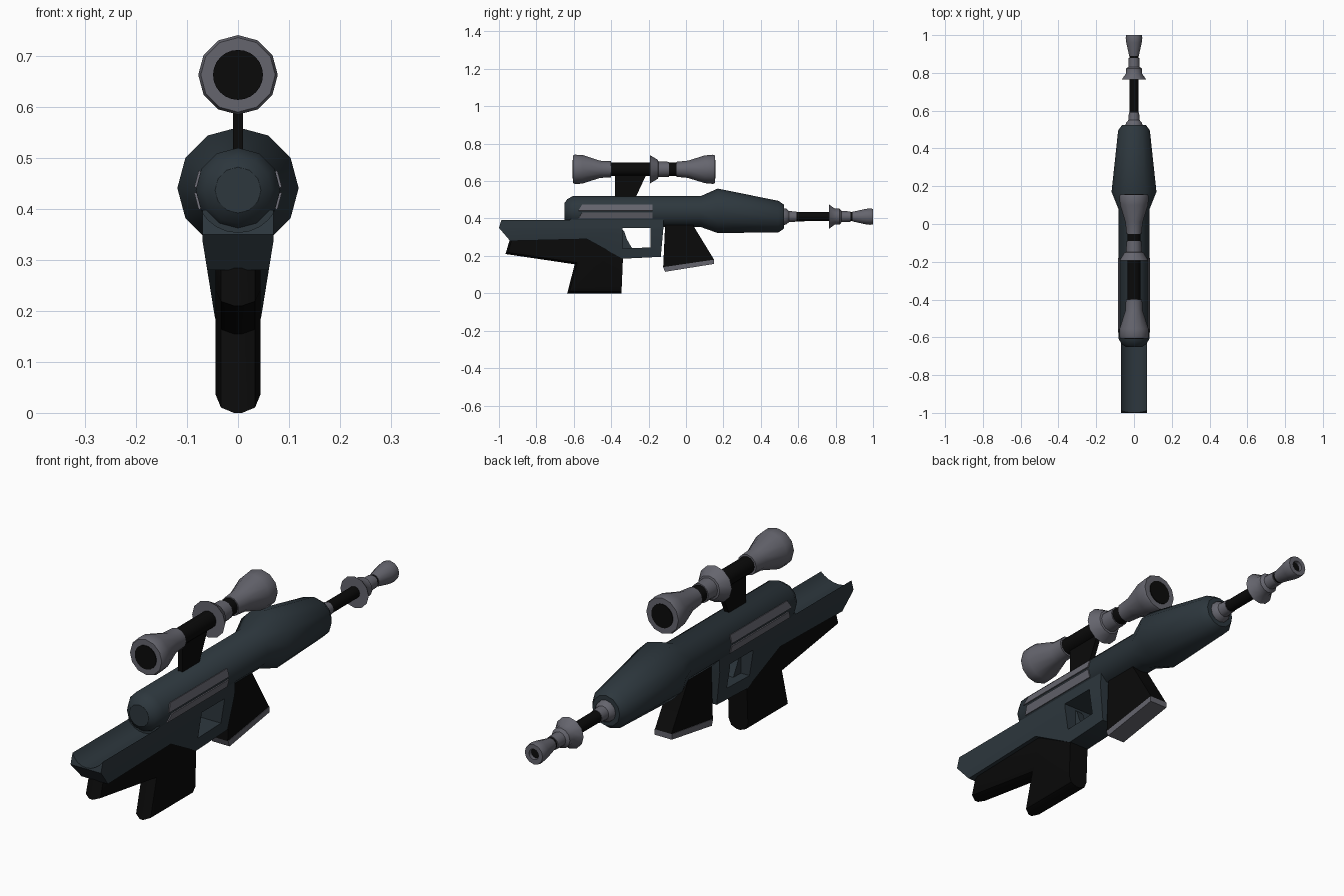
import bpy, bmesh, math
from mathutils import Matrix

cube = bpy.data.objects.get("Cube")
if cube:
    bpy.data.objects.remove(cube, do_unlink=True)


def colour(name, rgb):
    m = bpy.data.materials.new(name)
    m.use_nodes = True
    m.diffuse_color = (*rgb, 1)
    m.node_tree.nodes["Principled BSDF"].inputs["Base Color"].default_value = (*rgb, 1)
    return m


SLATE = colour("dark_slate", (0.026, 0.038, 0.047))
BLACK = colour("near_black", (0.003, 0.003, 0.003))
GREY = colour("steel_grey", (0.13, 0.13, 0.155))
parts = []


def finish(name, bm, mat):
    bmesh.ops.recalc_face_normals(bm, faces=bm.faces[:])
    me = bpy.data.meshes.new(name)
    bm.to_mesh(me)
    bm.free()
    me.materials.append(mat)
    ob = bpy.data.objects.new(name, me)
    bpy.context.collection.objects.link(ob)
    parts.append(ob)
    return ob


def turned(name, mat, z, rings, sides=12):
    """Round part along y; each ring is (y, radius) or (y, radius, centre height)."""
    bm = bmesh.new()
    loops = []
    for y, r, *c in rings:
        cz = c[0] if c else z
        angles = [math.tau * k / sides for k in range(sides)]
        loops.append([bm.verts.new((r * math.sin(a), y, cz + r * math.cos(a))) for a in angles])
    for a, b in zip(loops, loops[1:]):
        for k in range(sides):
            j = (k + 1) % sides
            bm.faces.new((a[k], a[j], b[j], b[k]))
    bm.faces.new(loops[0])
    bm.faces.new(loops[-1])
    return finish(name, bm, mat)


def slab(profile, half):
    """Side profile of (y, z) points extruded across x."""
    bm = bmesh.new()
    face = bm.faces.new([bm.verts.new((-half, y, z)) for y, z in profile])
    out = bmesh.ops.extrude_face_region(bm, geom=[face])
    new = [v for v in out["geom"] if isinstance(v, bmesh.types.BMVert)]
    bmesh.ops.translate(bm, verts=new, vec=(2 * half, 0, 0))
    bmesh.ops.recalc_face_normals(bm, faces=bm.faces[:])
    return bm


def cut(ob, cutter):
    mod = ob.modifiers.new("cut", "BOOLEAN")
    mod.operation, mod.object, mod.solver = "DIFFERENCE", cutter, "EXACT"
    deps = bpy.context.evaluated_depsgraph_get()
    me = bpy.data.meshes.new_from_object(ob.evaluated_get(deps))
    ob.modifiers.clear()
    ob.data = me
    parts.remove(cutter)
    bpy.data.objects.remove(cutter, do_unlink=True)


# Main round body with the swollen handguard
AXIS = 0.437
turned("body", SLATE, AXIS, [
    (-0.65, 0.045), (-0.635, 0.066), (-0.605, 0.083), (0.08, 0.083),
    (0.17, 0.119, 0.441), (0.495, 0.084, 0.41), (0.525, 0.063, 0.41)])

# Receiver and stock, narrowing towards the bottom
bm = slab([(-0.985, 0.398), (-1, 0.35), (-0.94, 0.28), (-0.53, 0.29), (-0.34, 0.185),
           (-0.135, 0.195), (-0.12, 0.36), (-0.12, 0.398)], 0.07)
bmesh.ops.bisect_plane(bm, geom=bm.verts[:] + bm.edges[:] + bm.faces[:],
                       plane_co=(0, 0, 0.34), plane_no=(0, 0, 1))
for v in bm.verts:
    t = min(1, max(0, (v.co.z - 0.185) / 0.155))
    v.co.x = math.copysign(0.045 + 0.025 * t, v.co.x)
stock = finish("receiver_and_stock", bm, SLATE)
cut(stock, finish("trigger_opening", slab(
    [(-0.34, 0.35), (-0.34, 0.24), (-0.19, 0.245), (-0.19, 0.35)], 0.2), SLATE))
cut(stock, turned("cheek_trough", SLATE, AXIS, [(-1.1, 0.083), (-0.62, 0.083)], 24))

# Trigger
finish("trigger", slab([(-0.345, 0.345), (-0.33, 0.33), (-0.317, 0.29), (-0.285, 0.235),
                        (-0.345, 0.235)], 0.015), SLATE)

# Lower stock and pistol grip, with rounded back and bottom edges
bm = slab([(-0.94, 0.295), (-0.965, 0.21), (-0.595, 0.155), (-0.635, 0),
           (-0.345, 0), (-0.337, 0.19), (-0.53, 0.295)], 0.044)


def is_rounded(e):
    a, b = (v.co for v in e.verts)
    if abs(a.x - b.x) > 0.001:
        return False
    mid = (a + b) / 2
    return mid.z < 0.26 and mid.y < -0.47


bmesh.ops.bevel(bm, geom=[e for e in bm.edges if is_rounded(e)], offset=0.036,
                segments=2, profile=0.5, affect="EDGES")
finish("pistol_grip", bm, BLACK)

# Forward magazine and its base plate
finish("magazine", slab([(-0.11, 0.4), (0.03, 0.4), (0.04, 0.36), (0.15, 0.18),
                         (-0.122, 0.14)], 0.038), BLACK)
finish("magazine_base", slab([(-0.122, 0.14), (0.15, 0.18), (0.15, 0.157),
                              (-0.112, 0.115)], 0.04), GREY)

# Side stripes lying on the body facets
for side, label in ((1, "left"), (-1, "right")):
    for tilt, level in ((1, "upper"), (-1, "lower")):
        bm = slab([(-0.575, -0.017), (-0.555, 0.017), (-0.18, 0.017), (-0.18, -0.017)], 0.004)
        bmesh.ops.translate(bm, verts=bm.verts, vec=(0.0805, 0, 0))
        bmesh.ops.rotate(bm, verts=bm.verts, cent=(0, 0, 0),
                         matrix=Matrix.Rotation(-tilt * math.pi / 12, 3, "Y"))
        for v in bm.verts:
            v.co.x *= side
            v.co.z += AXIS
        finish(f"{label}_{level}_stripe", bm, GREY)

# Barrel and muzzle
BORE = 0.41
turned("barrel_collar", GREY, BORE, [(0.515, 0.045), (0.535, 0.043), (0.55, 0.03), (0.59, 0.027)])
turned("barrel", BLACK, BORE, [(0.56, 0.025), (0.92, 0.024)])
turned("barrel_flare", GREY, BORE, [(0.765, 0.065), (0.795, 0.043), (0.822, 0.042),
                                    (0.832, 0.03), (0.88, 0.028)])
turned("muzzle", GREY, BORE, [(0.89, 0.026), (0.91, 0.03), (0.96, 0.041), (0.985, 0.044),
                              (1, 0.041), (1, 0.022), (0.97, 0.021)])
turned("muzzle_bore", BLACK, BORE, [(0.95, 0.0215), (0.985, 0.0215)])

# Scope
SIGHT = 0.663
turned("scope_eyepiece", GREY, SIGHT, [(-0.605, 0.073), (-0.595, 0.078), (-0.555, 0.077),
                                       (-0.46, 0.046), (-0.4, 0.043)])
turned("scope_tube", BLACK, SIGHT, [(-0.42, 0.035), (0, 0.035)])
turned("scope_ring", GREY, SIGHT, [(-0.193, 0.076), (-0.15, 0.05), (-0.148, 0.042), (-0.09, 0.04)])
turned("scope_objective", GREY, SIGHT, [(-0.052, 0.04), (0.01, 0.046), (0.1, 0.074),
                                        (0.145, 0.078), (0.155, 0.074)])
turned("rear_lens", BLACK, SIGHT, [(-0.608, 0.049), (-0.6, 0.049)], 24)
turned("front_lens", BLACK, SIGHT, [(0.15, 0.049), (0.158, 0.049)], 24)
finish("scope_mount", slab([(-0.38, 0.65), (-0.205, 0.65), (-0.275, 0.5), (-0.38, 0.5)],
                           0.01), BLACK)

# Smooth shading with sharp creases
bpy.ops.object.select_all(action="DESELECT")
for ob in parts:
    ob.select_set(True)
bpy.context.view_layer.objects.active = parts[0]
bpy.ops.object.shade_smooth_by_angle(angle=math.radians(35))
